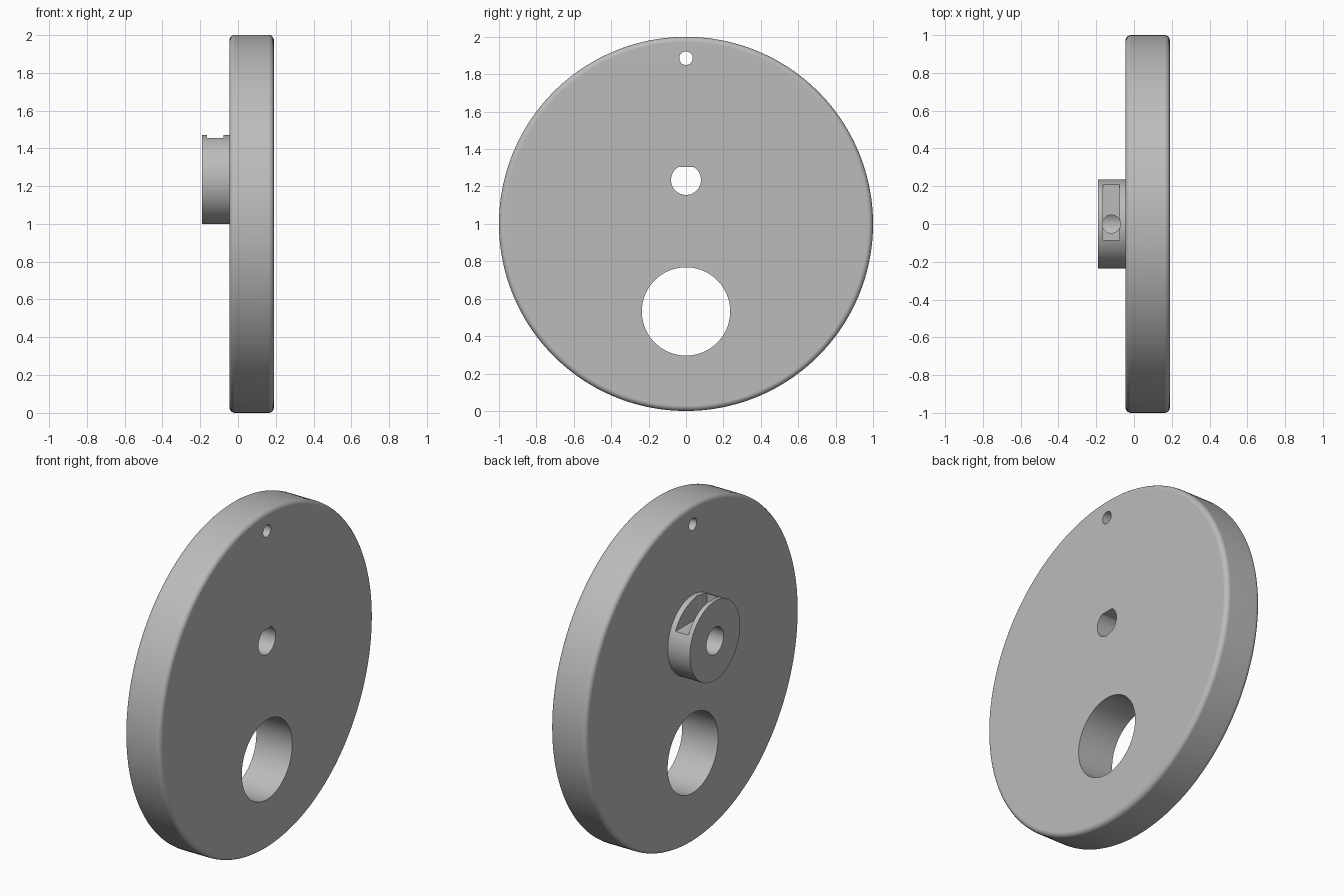
import bpy
from math import pi

cube = bpy.data.objects.get("Cube")
if cube:
    bpy.data.objects.remove(cube)

grey = bpy.data.materials.new("plain grey")
grey.use_nodes = True
colour = (0.5, 0.5, 0.5, 1)
grey.diffuse_color = colour
grey.node_tree.nodes["Principled BSDF"].inputs["Base Color"].default_value = colour

BACK, FACE, HUB_END = -0.045, 0.19, -0.19
AXLE_Z = 1.235
HUB_R = 0.235


def rod(name, radius, x0, x1, z, sides=96):
    """Cylinder lying along x."""
    bpy.ops.mesh.primitive_cylinder_add(
        vertices=sides, radius=radius, depth=x1 - x0,
        location=((x0 + x1) / 2, 0, z), rotation=(0, pi / 2, 0))
    bpy.context.object.name = name
    return bpy.context.object


def box(name, low, high):
    bpy.ops.mesh.primitive_cube_add(
        size=1, location=[(a + b) / 2 for a, b in zip(low, high)])
    ob = bpy.context.object
    ob.name = name
    ob.scale = [b - a for a, b in zip(low, high)]
    return ob


def apply_all(ob):
    bpy.ops.object.select_all(action='DESELECT')
    bpy.context.view_layer.objects.active = ob
    ob.select_set(True)
    for mod in list(ob.modifiers):
        bpy.ops.object.modifier_apply(modifier=mod.name)


def cut(ob, *cutters):
    """Subtract each cutter from the object, then remove it."""
    for cutter in cutters:
        mod = ob.modifiers.new("cut", 'BOOLEAN')
        mod.operation = 'DIFFERENCE'
        mod.solver = 'EXACT'
        mod.object = cutter
        apply_all(ob)
        bpy.data.objects.remove(cutter)


def finish(ob):
    ob.data.materials.clear()
    ob.data.materials.append(grey)
    apply_all(ob)
    bpy.ops.object.shade_smooth_by_angle(angle=pi / 6)
    mod = ob.modifiers.new("even shading", 'WEIGHTED_NORMAL')
    mod.keep_sharp = True
    apply_all(ob)


# Wheel disc with rounded rims
disc = rod("wheel_disc", 1, BACK, FACE, 1, 192)
bevel = disc.modifiers.new("rim", 'BEVEL')
bevel.width = 0.028
bevel.segments = 5
bevel.limit_method = 'ANGLE'
bevel.angle_limit = pi / 4
apply_all(disc)

# D-shaped axle hole: a round cutter with its top trimmed flat
axle = rod("axle_cutter", 0.08, -0.3, 0.3, AXLE_Z, 64)
cut(axle, box("flat_cutter", (-0.4, -0.2, 1.304), (0.4, 0.2, 1.5)))
cut(disc, axle,
    rod("crank_cutter", 0.236, -0.3, 0.3, 0.532),
    rod("pin_cutter", 0.036, -0.3, 0.3, 1.886, 48))
finish(disc)

# Hub with a round bore, a nut slot open to the back, and a set screw hole
hub = rod("hub", HUB_R, HUB_END, BACK, AXLE_Z)
bpy.ops.mesh.primitive_cylinder_add(
    vertices=48, radius=0.048, depth=0.4, location=(-0.12, 0, AXLE_Z + 0.2))
screw = bpy.context.object
cut(hub,
    rod("bore_cutter", 0.08, -0.3, 0.1, AXLE_Z, 64),
    box("slot_cutter", (-0.163, -0.085, 1.341), (-0.078, 0.4, 1.6)),
    screw)
finish(hub)
